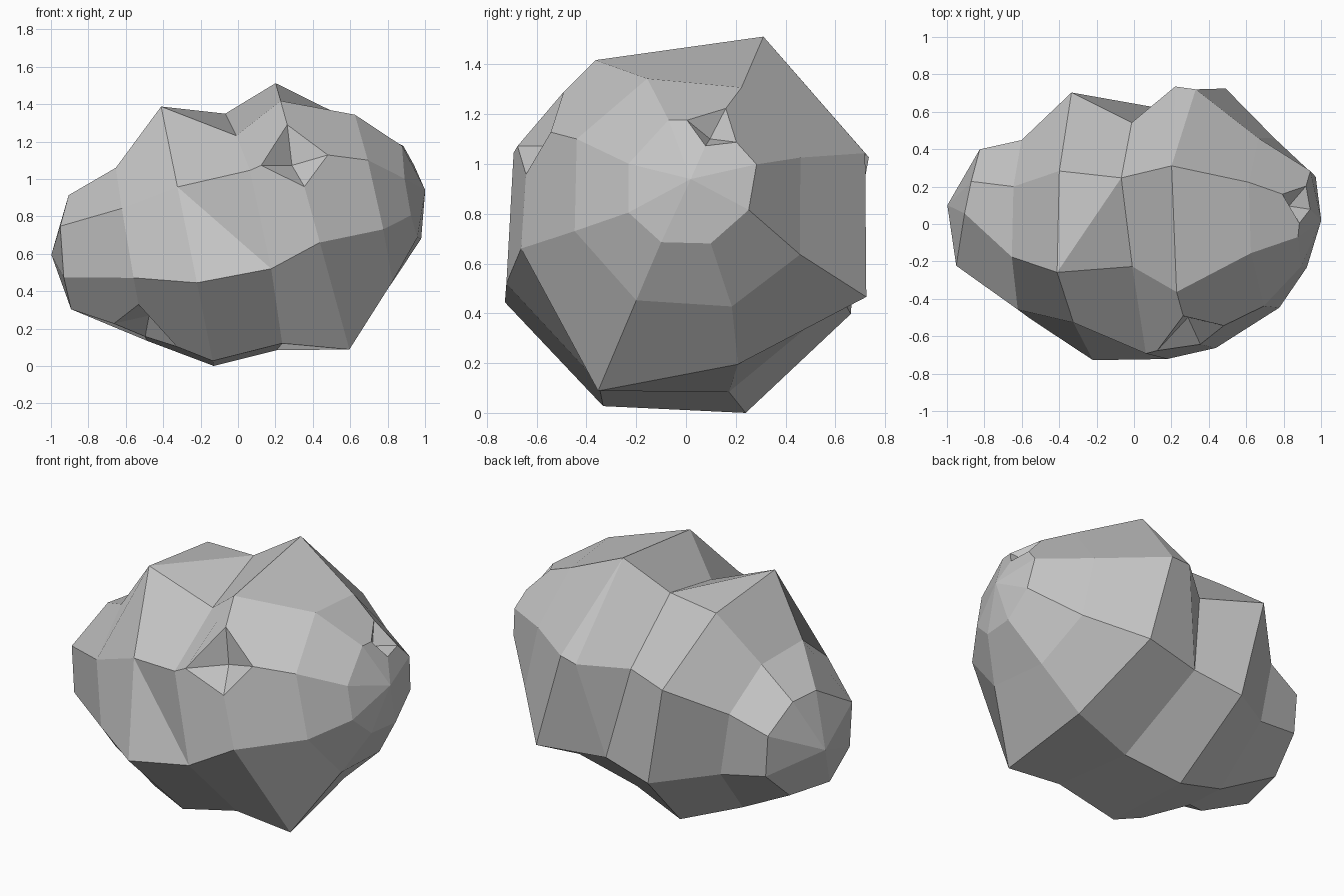
import bpy
import bmesh
import math
from mathutils import Vector

default_cube = bpy.data.objects.get("Cube")
if default_cube:
    bpy.data.objects.remove(default_cube, do_unlink=True)

# One flat stone colour
STONE_COLOUR = (0.56, 0.56, 0.56, 1)
stone = bpy.data.materials.new("stone_grey")
stone.use_nodes = True
stone.diffuse_color = STONE_COLOUR
stone.node_tree.nodes["Principled BSDF"].inputs["Base Color"].default_value = STONE_COLOUR

# Tilted long axis of the rock, with its sideways and upward directions
CENTRE = Vector((0, 0.03, 0.77))
ALONG = Vector((0.985, -0.05, 0.17)).normalized()
UPWARD = (Vector((0, 0, 1)) - ALONG * ALONG.z).normalized()
SIDEWAYS = UPWARD.cross(ALONG)
SIDES = 8

# Each ring: position along the axis, sideways shift, lean, yaw, then lumpy radii
# and the degrees each corner strays from an even octagon.
# Corners start at the upper front and run over the top, down the back, and round to the front.
RINGS = [
    (-0.895, 0.02, 0.1, 0.15,
     (0.30, 0.31, 0.33, 0.33, 0.32, 0.36, 0.35, 0.35), (-15, -3, -1, 0, -2, -9, 0, -1)),
    (-0.59, -0.05, 0, -0.03,
     (0.44, 0.435, 0.47, 0.48, 0.56, 0.59, 0.55, 0.50), (3, -3, -1, -4, -7, -9, -1, 2)),
    (-0.28, 0, -0.03, -0.05,
     (0.745, 0.665, 0.72, 0.70, 0.76, 0.80, 0.82, 0.62), (2, 2, 2, -5, -7, -5, -2, 0)),
    (0.07, -0.03, -0.04, -0.12,
     (0.51, 0.635, 0.585, 0.705, 0.73, 0.76, 0.765, 0.735), (4, 0, 0, -4, -8, -4, -1, 2)),
    (0.395, 0, -0.1, -0.05,
     (0.71, 0.76, 0.74, 0.81, 0.69, 0.85, 0.695, 0.72), (10, 0, -5, -5, -5, -2, -7, -4)),
    (0.73, 0, -0.05, -0.1,
     (0.485, 0.485, 0.485, 0.53, 0.51, 0.49, 0.47, 0.48), (-4, -5, -5, -6, 0, 0, -1, -3)),
    (0.94, 0.03, 0, 0.05,
     (0.268, 0.273, 0.28, 0.267, 0.266, 0.268, 0.273, 0.257), (-4, -1, -8, -3, -3, -2, 4, 5)),
]


def place(along, side, up):
    return CENTRE + ALONG * along + SIDEWAYS * side + UPWARD * up


def add_ring(bm, along, shift, lean, yaw, radii, strays):
    ring = []
    for i, (radius, stray) in enumerate(zip(radii, strays)):
        angle = math.radians(112.5 - i * 360 / SIDES + stray)
        side, up = shift + radius * math.cos(angle), radius * math.sin(angle)
        ring.append(bm.verts.new(place(along + lean * up + yaw * side, side, up)))
    return ring


def cap(bm, ring, tip):
    for i in range(SIDES):
        bm.faces.new((ring[i], ring[(i + 1) % SIDES], tip))


def dig_crater(bm, vert, size, depth):
    """Cut the corner off into a diamond rim, then sink its middle into a pit."""
    spot = vert.co.copy()
    inward = (CENTRE + ALONG * (spot - CENTRE).dot(ALONG) * 0.6 - spot).normalized()
    bmesh.ops.bevel(bm, geom=[vert], offset=size, offset_type='OFFSET',
                    segments=1, profile=0.5, affect='VERTICES')
    rim = min(bm.faces, key=lambda f: (f.calc_center_median() - spot).length)
    pit = bmesh.ops.poke(bm, faces=[rim])["verts"][0]
    pit.co += inward * depth


# Rock body: lofted rings closed by a point at each end
bm = bmesh.new()
rings = [add_ring(bm, *ring) for ring in RINGS]
for near, far in zip(rings, rings[1:]):
    for i in range(SIDES):
        j = (i + 1) % SIDES
        bm.faces.new((near[i], near[j], far[j], far[i]))
cap(bm, rings[0], bm.verts.new(place(-1.015, 0.02, 0)))
cap(bm, rings[-1], bm.verts.new(place(1.015, 0.04, 0)))

# Knob beside the back shoulder, overhanging the valley
shoulder = rings[4][2]
ledge = bm.edges.get((shoulder, rings[3][2]))
knob = bmesh.utils.edge_split(ledge, shoulder, 0.3)[1]
knob.co = Vector((0.22, 0.735, 1.03))

# Creases across uneven faces: over the top, down the front and out from the knob
creases = [(rings[2][0], rings[3][1]), (rings[2][7], rings[3][6]),
           (knob, rings[4][1]), (knob, rings[3][3])]
for start, end in creases:
    bmesh.ops.connect_verts(bm, verts=[start, end])

# Craters: front face, left end and low on the right
craters = [(rings[4][7], 0.2, 0.1), (rings[6][1], 0.12, 0.07), (rings[1][5], 0.19, 0.08)]
for vert, size, depth in craters:
    dig_crater(bm, vert, size, depth)
bmesh.ops.recalc_face_normals(bm, faces=bm.faces[:])

# Rest the rock on the ground
ground = min(v.co.z for v in bm.verts)
bmesh.ops.translate(bm, verts=bm.verts[:], vec=(0, 0, -ground))

mesh = bpy.data.meshes.new("rock")
bm.to_mesh(mesh)
bm.free()
mesh.materials.append(stone)
rock = bpy.data.objects.new("rock", mesh)
bpy.context.scene.collection.objects.link(rock)
